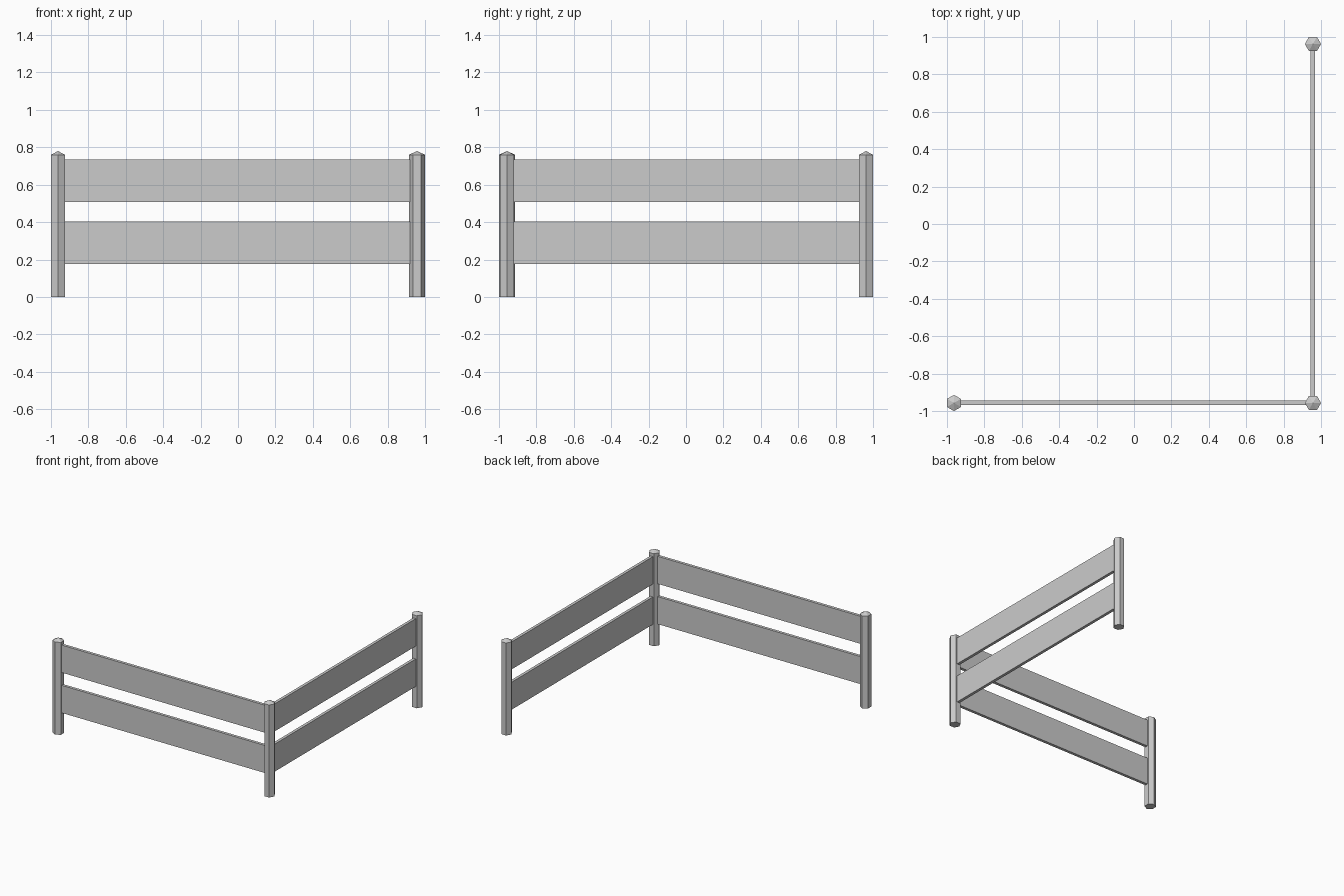
import bpy, bmesh, math
from mathutils import Vector

if "Cube" in bpy.data.objects:
    bpy.data.objects.remove(bpy.data.objects["Cube"])

R = 0.0433            # post circumradius
A = R * math.cos(math.pi / 6)
BODY, PEAK = 0.76, 0.78
LEFT = (-1 + A, -1 + R)
CORNER = (1 - R, -1 + R)
BACK = (1 - R, 1 - A)


def finish(name, bm):
    bmesh.ops.recalc_face_normals(bm, faces=bm.faces)
    me = bpy.data.meshes.new(name)
    bm.to_mesh(me)
    bm.free()
    ob = bpy.data.objects.new(name, me)
    bpy.context.collection.objects.link(ob)


def post(name, xy, turn):
    # six-sided post with a low pointed top
    bm = bmesh.new()
    ring = []
    for z in (0, BODY):
        ring.append([bm.verts.new((xy[0] + R * math.cos(turn + i * math.pi / 3),
                                   xy[1] + R * math.sin(turn + i * math.pi / 3), z))
                     for i in range(6)])
    peak = bm.verts.new((xy[0], xy[1], PEAK))
    bm.faces.new(ring[0])
    for i in range(6):
        j = (i + 1) % 6
        bm.faces.new((ring[0][i], ring[0][j], ring[1][j], ring[1][i]))
        bm.faces.new((ring[1][i], ring[1][j], peak))
    finish(name, bm)


def board(name, a, b, z0, z1, thick=0.024):
    # flat board between two posts, its ends set into them
    a, b = Vector(a), Vector(b)
    along = (b - a).normalized()
    a, b = a + along * 0.02, b - along * 0.02
    side = Vector((-along.y, along.x)) * thick / 2
    bm = bmesh.new()
    for p in (a + side, a - side, b + side, b - side):
        for z in (z0, z1):
            bm.verts.new((p.x, p.y, z))
    bmesh.ops.convex_hull(bm, input=bm.verts[:])
    bmesh.ops.dissolve_limit(bm, angle_limit=0.01, verts=bm.verts[:], edges=bm.edges[:])
    finish(name, bm)


post("left_post", LEFT, math.pi / 6)
post("corner_post", CORNER, 0)
post("back_post", BACK, 0)

for side, a, b in (("front", LEFT, CORNER), ("right", CORNER, BACK)):
    board(side + "_lower_board", a, b, 0.177, 0.403)
    board(side + "_upper_board", a, b, 0.508, 0.734)
